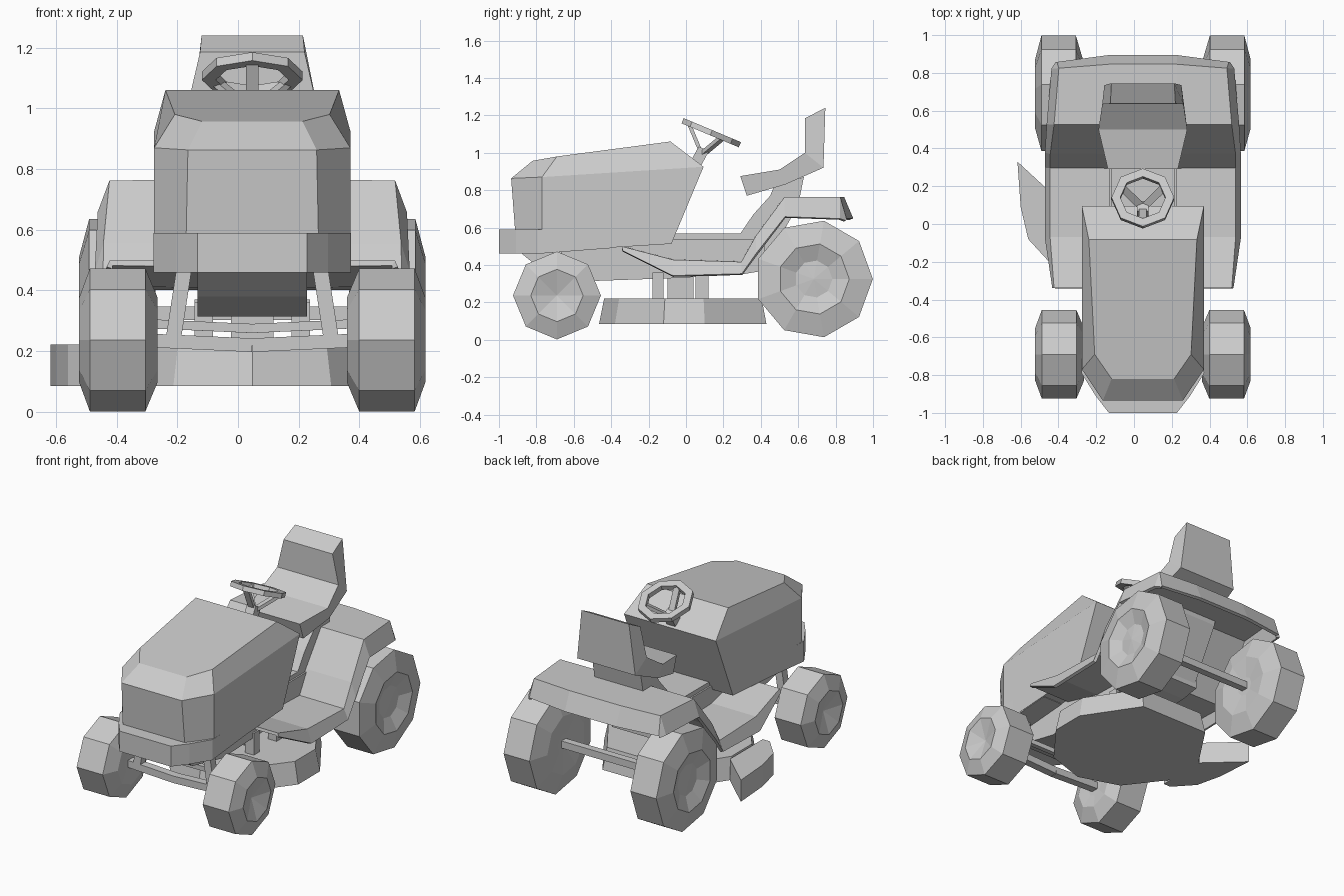
import bpy, bmesh, math
from mathutils import Vector, Matrix

if "Cube" in bpy.data.objects:
    bpy.data.objects.remove(bpy.data.objects["Cube"])

C = 0.047  # centre line of the vehicle (discharge chute sticks out on -x)


def make(name, verts, faces):
    bm = bmesh.new()
    vs = [bm.verts.new(v) for v in verts]
    for f in faces:
        bm.faces.new([vs[i] for i in f])
    bmesh.ops.remove_doubles(bm, verts=bm.verts, dist=1e-5)
    bmesh.ops.recalc_face_normals(bm, faces=bm.faces)
    me = bpy.data.meshes.new(name)
    bm.to_mesh(me)
    bm.free()
    ob = bpy.data.objects.new(name, me)
    bpy.context.collection.objects.link(ob)
    return ob


def loft(name, rings, cap=True):
    """Skin closed rings of equal length, capping both ends."""
    n = len(rings[0])
    verts = [p for r in rings for p in r]
    faces = [(k * n + i, k * n + (i + 1) % n, (k + 1) * n + (i + 1) % n, (k + 1) * n + i)
             for k in range(len(rings) - 1) for i in range(n)]
    if cap:
        faces += [tuple(range(n)), tuple(range((len(rings) - 1) * n, len(rings) * n))]
    return make(name, verts, faces)


def sym(half):
    """Mirror a half outline of (half_x, y, z) points into a full ring."""
    return [(C + x, y, z) for x, y, z in half] + [(C - x, y, z) for x, y, z in reversed(half)]


def side_extrude(name, profile, half):
    return loft(name, [[(C + s * half, y, z) for y, z in profile] for s in (-1, 1)])


def bar(name, a, b, w, h):
    """Rectangular bar between two points."""
    a, b = Vector(a), Vector(b)
    d = (b - a).normalized()
    u = d.cross(Vector((0, 0, 1)) if abs(d.z) < 0.8 else Vector((0, 1, 0))).normalized()
    v = d.cross(u)
    return loft(name, [[p + u * i * w / 2 + v * j * h / 2
                        for i, j in ((-1, -1), (1, -1), (1, 1), (-1, 1))] for p in (a, b)])


def wheel(name, side, y, z, n, profile):
    """Lathe a (radius, offset) profile around the axle."""
    rings = [[(C + side * x, y + r * math.cos(2 * math.pi * i / n), z + r * math.sin(2 * math.pi * i / n))
              for i in range(n)] for r, x in profile]
    return loft(name, rings)


for s, tag in ((-1, "left"), (1, "right")):
    # wheels
    wheel("front_wheel_" + tag, s, -0.69, 0.237, 8,
          [(0.06, .32), (.14, .312), (.235, .352), (.235, .535), (.14, .57), (.004, .53)])
    wheel("rear_wheel_" + tag, s, 0.683, 0.325, 9,
          [(0.06, .335), (.19, .318), (.316, .355), (.316, .537), (.19, .57), (.10, .535), (.004, .545)])
    # front axle halves and struts
    bar("front_axle_" + tag, (C, -.69, .22), (C + s * .33, -.69, .235), .05, .045)
    bar("tie_rod_" + tag, (C, -.58, .275), (C + s * .33, -.60, .29), .03, .03)
    bar("axle_strut_" + tag, (C + s * .26, -.69, .24), (C + s * .22, -.69, .50), .05, .05)
    # deck hangers
    bar("deck_hanger_" + tag, (C + s * .16, -.15, .20), (C + s * .16, -.15, .36), .06, .06)
    bar("rear_deck_hanger_" + tag, (C + s * .16, .085, .20), (C + s * .16, .085, .37), .06, .07)

bar("rear_axle", (C - .36, .683, .325), (C + .36, .683, .325), .045, .045)
bar("deck_drive", (C, -.03, .2), (C, -.03, .36), .14, .14)

# hood: lower, belt and top loops
loft("hood", [
    sym([(.323, -.078, .513), (.323, -.77, .47), (.22, -.905, .47)]),
    sym([(.323, .094, .925), (.323, -.77, .87), (.212, -.935, .863)]),
    sym([(.286, -.083, 1.06), (.255, -.69, .98), (.165, -.82, .957)]),
])

# bumper skirt under the hood
loft("bumper", [sym([(.318, -.40, z0), (.325, -.79, z), (.25, -.91, z), (.18, -1.0, z)])
                for z, z0 in ((.46, .49), (.59, .59))])

# chassis and centre tunnel with seat riser
side_extrude("chassis", [(-.89, .47), (-.78, .38), (-.48, .315), (-.05, .33), (.30, .35),
                         (.42, .37), (.42, .54), (-.10, .54)], .18)
side_extrude("tunnel", [(-.12, .40), (.42, .40), (.60, .72), (.63, .87), (.47, .82), (.45, .77),
                        (.36, .67), (.29, .567), (-.12, .567)], .17)

# footboards and fenders: one bent sheet with side skirts
rows = [(-.34, .49, .465, .47, .475, 0), (-.07, .42, .485, .51, .34, 0), (.30, .41, .485, .51, .35, 0),
        (.38, .55, .485, .51, .46, 0), (.53, .755, .465, .50, .655, 0), (.82, .755, .44, .475, .645, .02),
        (.85, .645, .45, .455, .635, .035)]
verts, faces = [], []
for y, z, w, ws, zs, bulge in rows:
    verts += [(C - ws, y, zs), (C - w, y, z), (C - .18, y + bulge, z),
              (C + .18, y + bulge, z), (C + w, y, z), (C + ws, y, zs)]
for r in range(len(rows) - 1):
    faces += [(r * 6 + i, r * 6 + i + 1, r * 6 + i + 7, r * 6 + i + 6) for i in range(5)]
fender = make("fender_and_footboards", verts, faces)
solid = fender.modifiers.new("thickness", "SOLIDIFY")
solid.thickness, solid.offset = 0.02, 0

# seat: cross-sections from the front lip to the top of the backrest
loft("seat", [[(C - w, *a), (C + w, *a), (C + w * k, *b), (C - w * k, *b)] for a, b, w, k in (
    ((.29, .875), (.325, .77), .185, 1), ((.50, .91), (.53, .83), .235, .95),
    ((.635, 1.0), (.735, .92), .215, .95), ((.637, 1.185), (.745, 1.24), .172, .97))])

# steering wheel: octagonal rim, spokes and column
tilt = Matrix.Translation((C, .135, 1.107)) @ Matrix.Rotation(math.radians(-22.7), 4, 'X')
rim = [[tilt @ Vector((r * math.cos(i * math.pi / 4), r * math.sin(i * math.pi / 4), h)) for i in range(8)]
       for r, h in ((.166, -.015), (.166, .015), (.12, .015), (.12, -.015), (.166, -.015))]
loft("steering_wheel", rim, cap=False)
hub = Vector((C, .085, .99))
for k, a in enumerate((30, 150, 270)):
    a = math.radians(a)
    bar("steering_spoke_%d" % (k + 1), hub, tilt @ Vector((.13 * math.cos(a), .13 * math.sin(a), 0)), .04, .02)
bar("steering_column", (C, .04, .92), hub + Vector((0, .01, .03)), .06, .06)

# mower deck
plan = [(0, -.465), (.26, -.38), (.46, -.12), (.46, .10), (.24, .43)]
deck = [(x, y) for x, y in plan] + [(-x, y) for x, y in reversed(plan[1:])]
loft("mower_deck", [[(C + x * k, y * k, z) for x, y in deck] for k, z in ((1, .085), (.94, .222))])

# discharge chute
top = [(-.40, -.20), (-.45, -.20), (-.56, -.08), (-.60, .09), (-.617, .33), (-.40, .13)]
loft("discharge_chute", [[(x, y, .085) for x, y in top],
                         [(x, y, .222) for x, y in top]])
